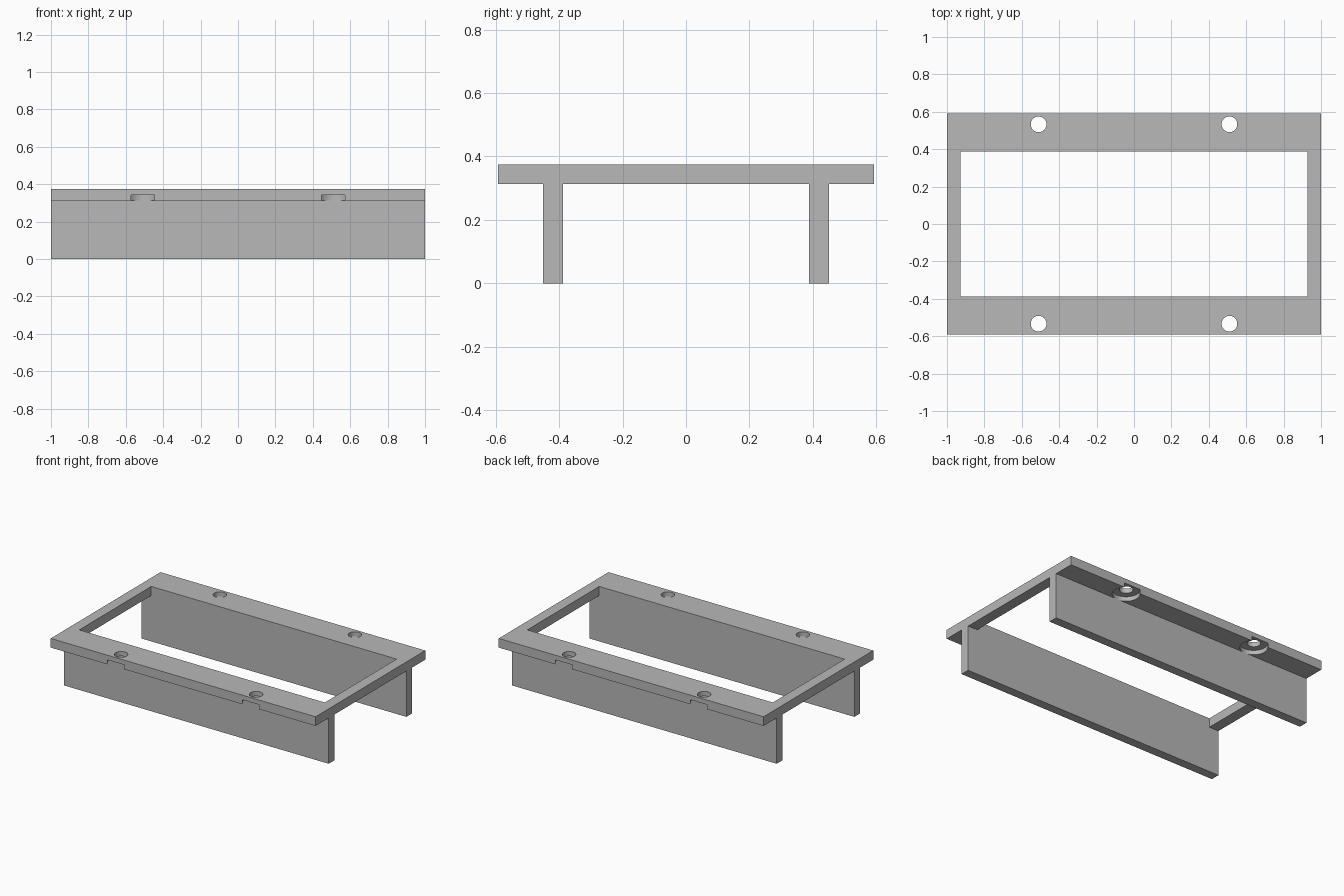
import bpy

cube = bpy.data.objects.get("Cube")
if cube:
    bpy.data.objects.remove(cube, do_unlink=True)

grey = bpy.data.materials.new("plain grey")
grey.use_nodes = True
GREY = (0.48, 0.48, 0.48, 1)
grey.diffuse_color = GREY
grey.node_tree.nodes["Principled BSDF"].inputs["Base Color"].default_value = GREY

HALF_X, HALF_Y = 1.0, 0.592        # outer frame
OPEN_X, OPEN_Y = 0.927, 0.388      # opening
UNDER, TOP = 0.3125, 0.375         # frame thickness
WALL_OUT = 0.45                    # outer face of the support walls
HOLE_X, HOLE_Y = 0.51, 0.533


def box(name, x, y, z):
    """Box from (min, max) ranges."""
    bpy.ops.mesh.primitive_cube_add(size=1, location=[sum(r) / 2 for r in (x, y, z)])
    ob = bpy.context.object
    ob.name = name
    ob.scale = [r[1] - r[0] for r in (x, y, z)]
    bpy.ops.object.transform_apply(location=True, rotation=False, scale=True)
    ob.data.materials.append(grey)
    return ob


def cylinder(name, radius, x, y, low, high):
    bpy.ops.mesh.primitive_cylinder_add(vertices=48, radius=radius, depth=high - low,
                                        location=(x, y, (low + high) / 2))
    ob = bpy.context.object
    ob.name = name
    ob.data.materials.append(grey)
    return ob


def cut(target, cutter):
    """Subtract the cutter and discard it."""
    cutter.hide_render = True
    mod = target.modifiers.new("cut", 'BOOLEAN')
    mod.operation = 'DIFFERENCE'
    mod.solver = 'EXACT'
    mod.object = cutter
    bpy.ops.object.select_all(action='DESELECT')
    target.select_set(True)
    bpy.context.view_layer.objects.active = target
    bpy.ops.object.modifier_apply(modifier=mod.name)
    bpy.data.objects.remove(cutter, do_unlink=True)


# Rectangular top frame with its opening
frame = box("top_frame", (-HALF_X, HALF_X), (-HALF_Y, HALF_Y), (UNDER, TOP))
cut(frame, box("opening_cutter", (-OPEN_X, OPEN_X), (-OPEN_Y, OPEN_Y), (0.2, 0.5)))

# Screw holes, with recesses underneath that break through the outer edge
for sx in (-1, 1):
    for sy in (-1, 1):
        x, y = sx * HOLE_X, sy * HOLE_Y
        cut(frame, cylinder("recess_cutter", 0.086, x, y, 0.2, 0.343))
        cut(frame, cylinder("hole_cutter", 0.042, x, y, 0.2, 0.5))
bpy.ops.object.shade_smooth_by_angle()

# Long support walls, flush with the opening
for name, side in (("front_wall", -1), ("back_wall", 1)):
    box(name, (-HALF_X, HALF_X), sorted((side * OPEN_Y, side * WALL_OUT)), (0, UNDER))
